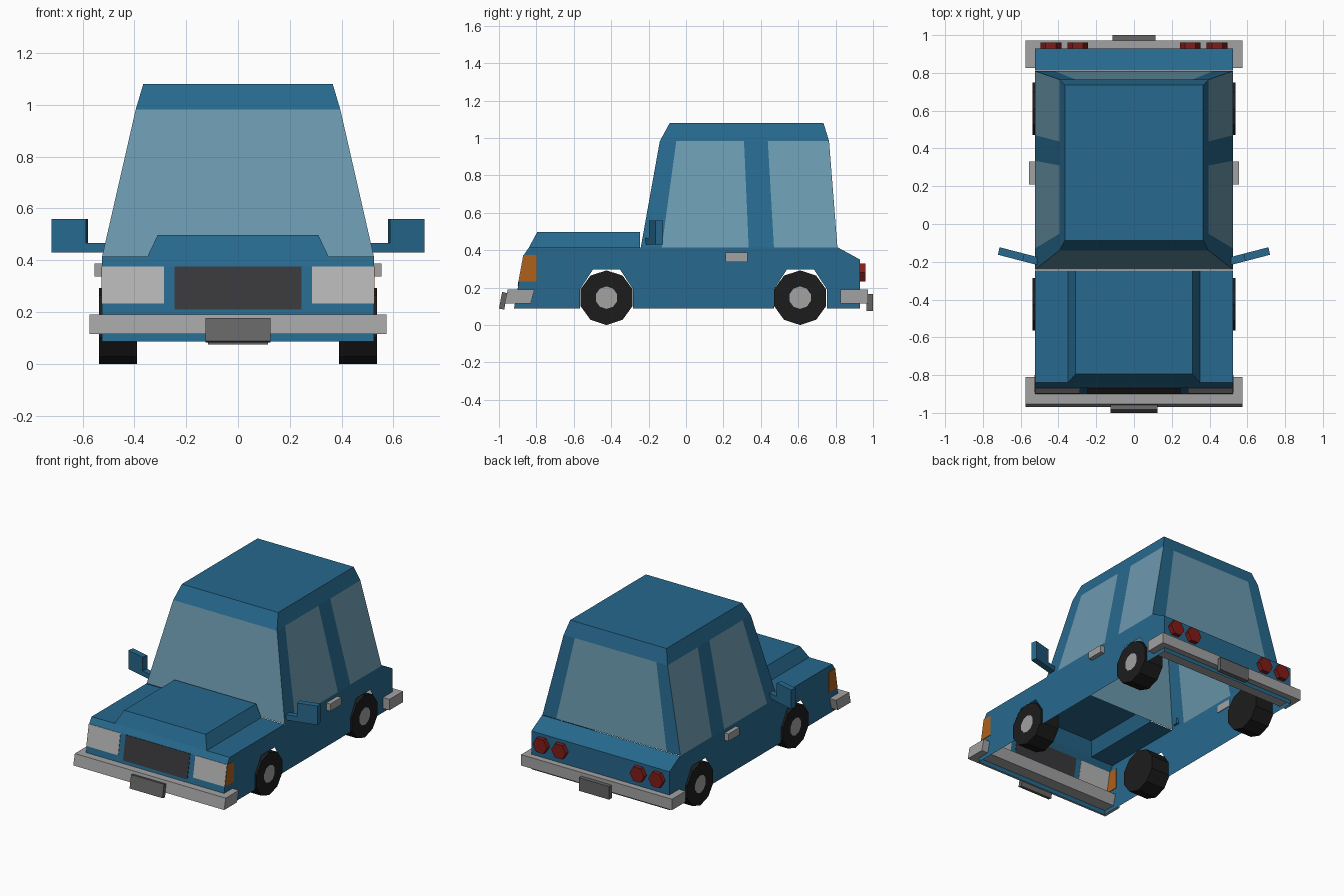
import bpy, bmesh, math
from mathutils import Vector

if "Cube" in bpy.data.objects:
    bpy.data.objects.remove(bpy.data.objects["Cube"])


def material(name, r, g, b):
    m = bpy.data.materials.new(name)
    m.diffuse_color = (r, g, b, 1)
    m.use_nodes = True
    m.node_tree.nodes["Principled BSDF"].inputs["Base Color"].default_value = m.diffuse_color
    return m


PAINT = material("paint", .02, .14, .27)
GLASS = material("glass", .15, .32, .43)
AMBER = material("amber", .42, .12, .01)
RED = material("red", .22, .012, .01)
RUBBER = material("rubber", .012, .012, .012)
DARK = material("dark", .04, .04, .045)
PLATE = material("plate", .13, .13, .13)
CHROME = material("chrome", .36, .36, .36)
LAMP = material("lamp", .46, .46, .46)


def finish(name, bm, mats, mirror=False):
    bmesh.ops.remove_doubles(bm, verts=bm.verts, dist=1e-5)
    bmesh.ops.recalc_face_normals(bm, faces=bm.faces)
    me = bpy.data.meshes.new(name)
    bm.to_mesh(me)
    bm.free()
    for m in mats:
        me.materials.append(m)
    ob = bpy.data.objects.new(name, me)
    bpy.context.collection.objects.link(ob)
    if mirror:
        ob.modifiers.new("mirror", 'MIRROR').use_clip = True
    return ob


def face(bm, pts, mat=0):
    f = bm.faces.new([bm.verts.new(p) for p in pts])
    f.material_index = mat
    return f


def prism(name, pts, vec, mat, mirror=False):
    """Extrude a flat outline along a vector."""
    bm = bmesh.new()
    f = face(bm, pts)
    ext = bmesh.ops.extrude_face_region(bm, geom=[f], use_keep_orig=True)
    bmesh.ops.translate(bm, vec=Vector(vec),
                        verts=[v for v in ext["geom"] if isinstance(v, bmesh.types.BMVert)])
    return finish(name, bm, [mat], mirror)


def across(name, profile, half, mat):
    """Side profile (y, z) extruded over the full width."""
    return prism(name, [(-half, y, z) for y, z in profile], (2 * half, 0, 0), mat)


W, BOTTOM, BELT = .525, .087, .414
HOOD_BACK = -.246

# Lower body: open-bottomed half shell with wheel arches, mirrored
arch = [(-.142, BOTTOM), (-.142, .19), (-.073, .296), (.073, .296), (.142, .19), (.142, BOTTOM)]
front = [(-.92, BOTTOM), (-.867, .375), (-.84, BELT)]
rear = [(.813, BELT), (.93, .35), (.93, BOTTOM)]
side = front + rear
for wheel_y in (.612, -.425):
    side += [(wheel_y - dy, z) for dy, z in arch]
bm = bmesh.new()
face(bm, [(W, y, z) for y, z in side])
for line in (front, rear):
    for a, b in zip(line, line[1:]):
        face(bm, [(0, *a), (W, *a), (W, *b), (0, *b)])
face(bm, [(.35, -.84, BELT), (W, -.84, BELT), (W, HOOD_BACK, BELT), (.35, HOOD_BACK, BELT)])
finish("body", bm, [PAINT], True)

# Raised hood
bm = bmesh.new()
top_f, top_b = (.31, -.795, .498), (.31, HOOD_BACK, .498)
low_f, low_b = (.35, -.84, BELT), (.35, HOOD_BACK, BELT)
face(bm, [(0, *top_f[1:]), top_f, top_b, (0, *top_b[1:])])
face(bm, [top_f, low_f, low_b, top_b])
face(bm, [(0, *low_f[1:]), low_f, top_f, (0, *top_f[1:])])
finish("hood", bm, [PAINT], True)

# Cabin: tapered half shell with glass faces
bm = bmesh.new()
XM, ZM, XT, ZT = .395, .983, .366, 1.08
low = [-.242, -.13, .335, .47, .81]
mid = [-.14, -.052, .31, .437, .765]
for i in range(4):
    face(bm, [(W, low[i], BELT), (W, low[i + 1], BELT), (XM, mid[i + 1], ZM), (XM, mid[i], ZM)], i % 2)
yf, yb = -.087, .735
face(bm, [(XM, y, ZM) for y in mid] + [(XT, yb, ZT), (XT, yf, ZT)])
face(bm, [(0, yf, ZT), (XT, yf, ZT), (XT, yb, ZT), (0, yb, ZT)])
for ym, yt in ((mid[0], yf), (mid[-1], yb)):
    face(bm, [(0, ym, ZM), (XM, ym, ZM), (XT, yt, ZT), (0, yt, ZT)])
face(bm, [(0, low[0], BELT), (W, low[0], BELT), (XM, mid[0], ZM), (0, mid[0], ZM)], 1)
face(bm, [(0, low[-1], BELT), (.42, low[-1], BELT), (.31, mid[-1], ZM), (0, mid[-1], ZM)], 1)
face(bm, [(.42, low[-1], BELT), (W, low[-1], BELT), (XM, mid[-1], ZM), (.31, mid[-1], ZM)])
finish("cabin", bm, [PAINT, GLASS], True)


# Flush front trim: thin slabs through the sloping front and side walls
def front_y(z):
    return -.92 + (z - BOTTOM) * .053 / .288


def front_slab(name, x0, x1, z0, z1, mat, mirror=False):
    prism(name, [(x, front_y(z) - .003, z) for x, z in ((x0, z0), (x1, z0), (x1, z1), (x0, z1))],
          (0, .006, 0), mat, mirror)


front_slab("grille", -.245, .245, .21, .375, DARK)
front_slab("headlight", .285, W, .233, .375, LAMP, True)
prism("side_marker", [(W - .003, y, z) for y, z in
                      ((front_y(.233), .233), (-.80, .233), (-.80, .375), (front_y(.375), .375))],
      (.006, 0, 0), AMBER, True)

# Bumpers and plates
across("front_bumper", [(-.97, .115), (-.83, .115), (-.81, .19), (-.953, .19)], .574, CHROME)
across("rear_bumper", [(.825, .115), (.972, .115), (.972, .19), (.825, .19)], .574, CHROME)
across("front_plate", [(-1, .088), (-.972, .082), (-.955, .17), (-.983, .177)], .125, PLATE)
across("rear_plate", [(.966, .075), (1, .075), (1, .165), (.966, .165)], .115, PLATE)

# Door handles
prism("door_handle", [(W - .005, y, z) for y, z in ((.21, .338), (.33, .338), (.33, .388), (.21, .388))],
      (.035, 0, 0), CHROME, True)

# Door mirrors: L-shaped outline swept back
outline = [(.512, .43), (.72, .43), (.72, .56), (.588, .56), (.588, .466), (.512, .466)]
prism("door_mirror", [(x, -.217 + (x - .512) * .26, z) for x, z in outline],
      (-.008, .04, 0), PAINT, True)

# Tail lights: hexagonal buttons
for x in (.298, .44):
    ring = [(x + .055 * math.cos(k * math.pi / 3), .925, .28 + .055 * math.sin(k * math.pi / 3))
            for k in range(6)]
    prism("tail_light", ring, (0, .035, 0), RED, True)

# Wheels: ten-sided, with a flush hub on the outside
for name, y in (("front_wheel", -.425), ("rear_wheel", .61)):
    R, X0, X1 = .146, .39, .537
    bm = bmesh.new()

    def ring(x, r):
        return [(x, y + r * math.sin(k * math.pi / 5), R + r * math.cos(k * math.pi / 5)) for k in range(10)]

    loops = [ring(X0, R), ring(X1, R), ring(X1, .06)]
    for a, b in zip(loops, loops[1:]):
        for k in range(10):
            n = (k + 1) % 10
            face(bm, [a[k], a[n], b[n], b[k]])
    face(bm, loops[0])
    face(bm, loops[2], 1)
    finish(name, bm, [RUBBER, CHROME], True)
